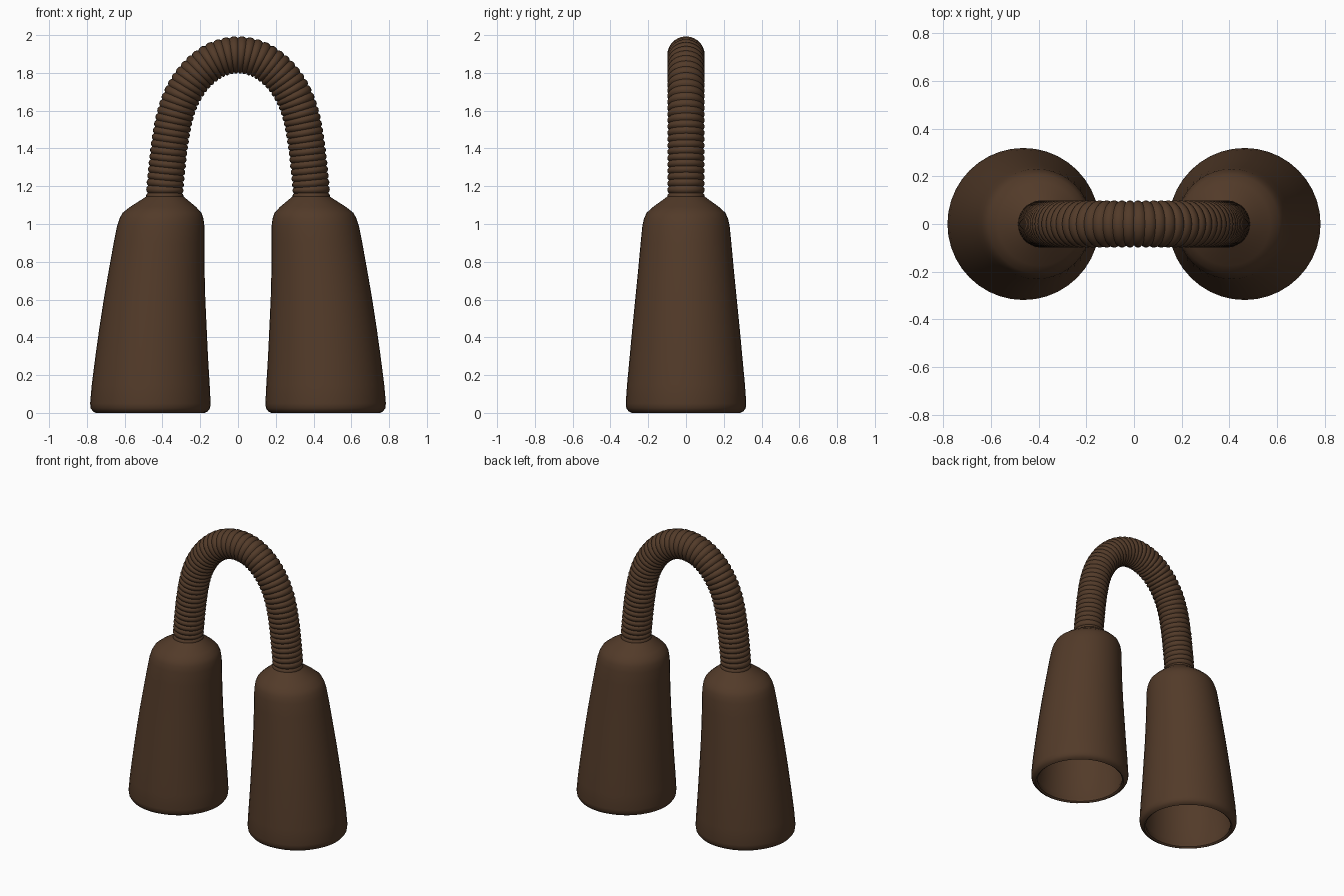
import bpy, math
from mathutils import Vector

if "Cube" in bpy.data.objects:
    bpy.data.objects.remove(bpy.data.objects["Cube"])

brown = bpy.data.materials.new("dark brown")
brown.diffuse_color = (0.085, 0.043, 0.022, 1)
brown.use_nodes = True
brown.node_tree.nodes["Principled BSDF"].inputs["Base Color"].default_value = brown.diffuse_color


def loft(name, rings, n, closed_end=False, angle=40):
    """Join circles given as (centre, sideways axis, radius) into a skin."""
    verts, faces = [], []
    for c, side, r in rings:
        for k in range(n):
            a = 2 * math.pi * k / n
            verts.append(c + side * (r * math.cos(a)) + Vector((0, r * math.sin(a), 0)))
    for i in range(len(rings) - 1):
        for k in range(n):
            k2 = (k + 1) % n
            faces.append((i*n + k, i*n + k2, (i+1)*n + k2, (i+1)*n + k))
    if closed_end:
        faces.append(tuple((len(rings) - 1) * n + k for k in range(n)))
    me = bpy.data.meshes.new(name)
    me.from_pydata(verts, [], faces)
    me.materials.append(brown)
    ob = bpy.data.objects.new(name, me)
    bpy.context.collection.objects.link(ob)
    bpy.ops.object.select_all(action='DESELECT')
    ob.select_set(True)
    bpy.context.view_layer.objects.active = ob
    bpy.ops.object.mode_set(mode='EDIT')
    bpy.ops.mesh.select_all(action='SELECT')
    bpy.ops.mesh.normals_make_consistent(inside=False)
    bpy.ops.object.mode_set(mode='OBJECT')
    bpy.ops.object.shade_smooth_by_angle(angle=math.radians(angle))
    return ob


def spline(pts, steps=20):
    """Smooth curve through points."""
    p = [2 * pts[0] - pts[1]] + pts + [2 * pts[-1] - pts[-2]]
    out = []
    for i in range(1, len(p) - 2):
        a, b, c, d = p[i-1:i+3]
        for s in range(steps):
            t = s / steps
            out.append(0.5 * (2*b + (c-a)*t + (2*a-5*b+4*c-d)*t*t + (3*b-a-3*c+d)*t**3))
    return out + [pts[-1]]


# Hollow leaning cups: outside from neck to rim, then inside up to the ceiling (z, centre x, radius)
cup = [(1.15, .387, .093), (1.14, .388, .106), (1.09, .397, .175), (1.06, .402, .208),
       (1.03, .405, .222), (0.99, .409, .231), (0.9, .418, .240), (0.75, .431, .254),
       (0.6, .442, .269), (0.45, .450, .284), (0.3, .457, .298), (0.15, .462, .312),
       (0.05, .464, .319), (0.025, .464, .316), (0.008, .464, .304), (0, .464, .288),
       (0.008, .464, .278), (0.03, .464, .280), (0.06, .464, .292), (0.3, .457, .276),
       (0.6, .442, .247), (0.9, .418, .218), (1.02, .406, .202), (1.07, .4, .165), (1.12, .39, .09)]
for sign, name in ((1, "right_cup"), (-1, "left_cup")):
    loft(name, [(Vector((sign * x, 0, z)), Vector((1, 0, 0)), r) for z, x, r in cup], 40, True)

# Ribbed arched hose
half = [(.388, 1.13), (.386, 1.2), (.374, 1.32), (.358, 1.45), (.332, 1.58),
        (.29, 1.69), (.218, 1.793), (.118, 1.868)]
pts = [Vector((-x, 0, z)) for x, z in half] + [Vector((0, 0, 1.895))] \
    + [Vector((x, 0, z)) for x, z in reversed(half)]
path = spline(pts)
dist = [0]
for a, b in zip(path, path[1:]):
    dist.append(dist[-1] + (b - a).length)
ribs, per = 56, 6
rings, j = [], 0
total = ribs * per
for i in range(total + 1):
    d = dist[-1] * i / total
    while j < len(path) - 2 and dist[j + 1] < d:
        j += 1
    f = (d - dist[j]) / (dist[j + 1] - dist[j])
    c = path[j].lerp(path[j + 1], f)
    t0 = path[max(j - 1, 0)]
    t1 = path[min(j + 2, len(path) - 1)]
    tan = (t1 - t0).normalized()
    r = 0.090 + 0.009 * abs(math.sin(math.pi * i / per)) ** 0.7
    rings.append((c, Vector((tan.z, 0, -tan.x)), r))
loft("ribbed_hose", rings, 28, angle=50)
